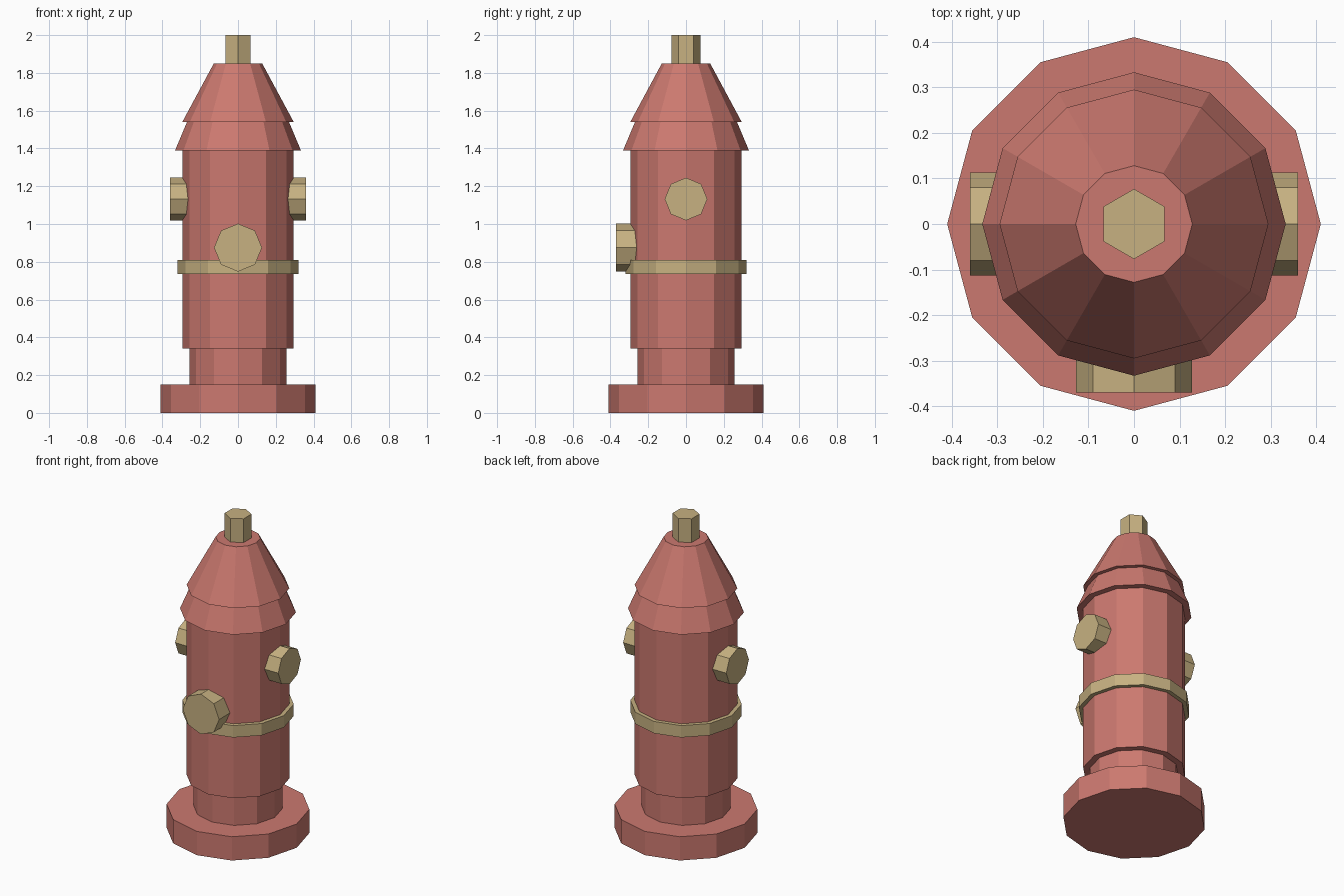
import bpy
from math import pi

if "Cube" in bpy.data.objects:
    bpy.data.objects.remove(bpy.data.objects["Cube"])


def material(name, color):
    m = bpy.data.materials.new(name)
    m.diffuse_color = color
    m.use_nodes = True
    m.node_tree.nodes["Principled BSDF"].inputs["Base Color"].default_value = m.diffuse_color
    return m


RED = material("red_paint", (0.60, 0.19, 0.16, 1))
BRASS = material("brass", (0.57, 0.44, 0.22, 1))


def finish(name, mat):
    ob = bpy.context.object
    ob.name = ob.data.name = name
    ob.data.materials.append(mat)
    return ob


def frustum(name, z0, z1, r0, r1, mat, sides=12):
    """Upright prism or tapered section between two heights."""
    bpy.ops.mesh.primitive_cone_add(vertices=sides, radius1=r0, radius2=r1,
                                    depth=z1 - z0, location=(0, 0, (z0 + z1) / 2))
    return finish(name, mat)


def nozzle(name, radius, location, rotation, length):
    """Octagonal outlet lying on its side."""
    bpy.ops.mesh.primitive_cylinder_add(vertices=8, radius=radius, depth=length,
                                        location=location, rotation=rotation)
    return finish(name, BRASS)


# Barrel and foot
frustum("base_flange", 0.0, 0.15, 0.41, 0.41, RED)
frustum("lower_neck", 0.15, 0.34, 0.256, 0.256, RED)
frustum("barrel", 0.34, 1.39, 0.295, 0.295, RED)
frustum("barrel_band", 0.735, 0.81, 0.32, 0.32, BRASS)

# Bonnet and operating nut
frustum("bonnet_skirt", 1.39, 1.54, 0.333, 0.27, RED)
frustum("bonnet", 1.54, 1.85, 0.295, 0.128, RED)
frustum("top_nut", 1.85, 2.0, 0.077, 0.077, BRASS, sides=6)

# Side outlets and the larger front outlet
for side, label in ((-1, "left"), (1, "right")):
    nozzle(label + "_outlet", 0.113, (side * 0.28, 0, 1.132), (0, side * pi / 2, 0), 0.16)
nozzle("front_outlet", 0.127, (0, -0.29, 0.875), (pi / 2, 0, 0), 0.16)
